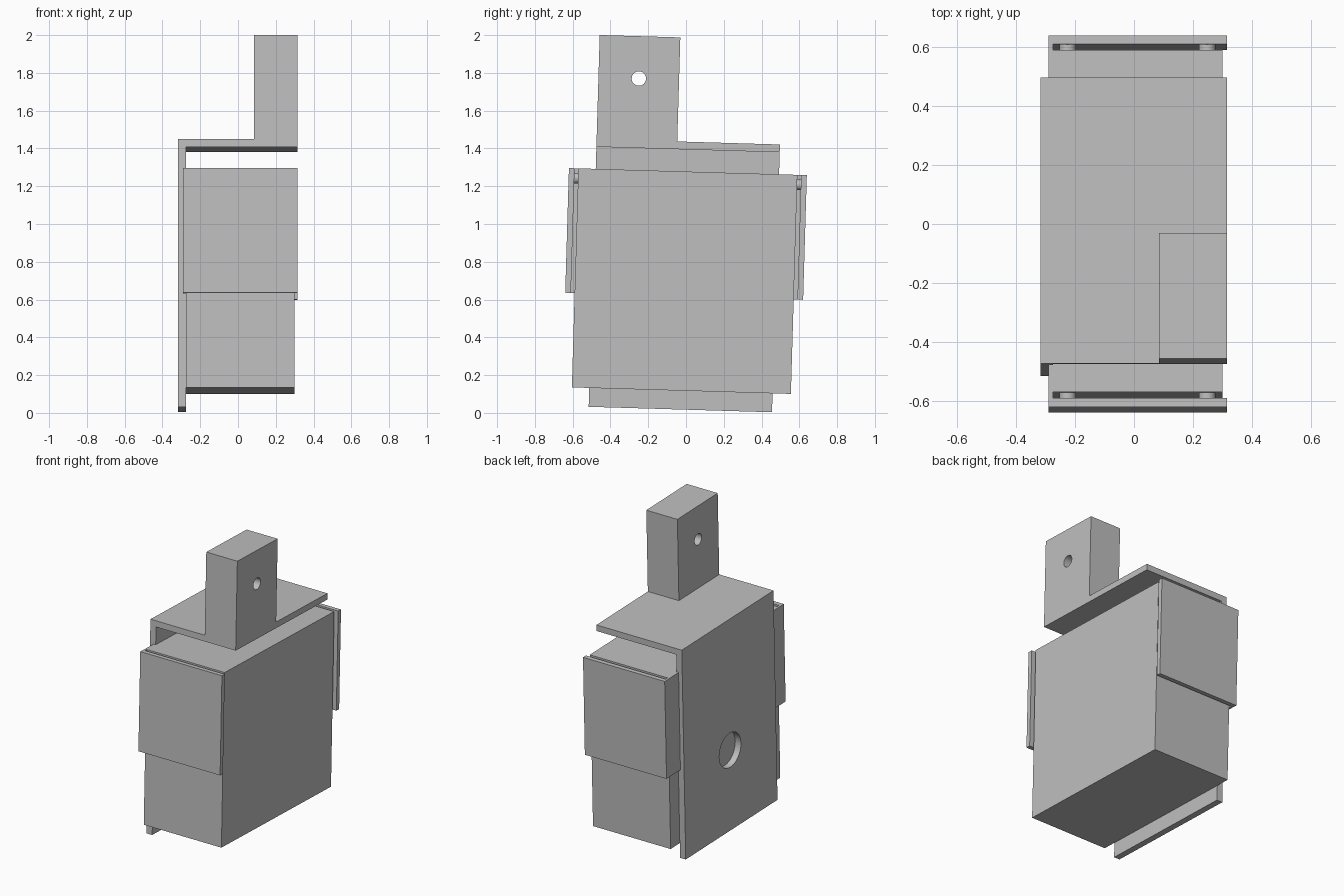
import bpy, bmesh, math
from mathutils import Matrix, Vector

if "Cube" in bpy.data.objects:
    bpy.data.objects.remove(bpy.data.objects["Cube"], do_unlink=True)

grey = bpy.data.materials.new("plain grey")
GREY = (0.52, 0.52, 0.52, 1)
grey.use_nodes = True
grey.diffuse_color = GREY
grey.node_tree.nodes["Principled BSDF"].inputs["Base Color"].default_value = GREY

# The whole assembly leans back slightly
LEAN = Matrix.Rotation(math.radians(-1.7), 4, 'X')


def finish(name, bm):
    bmesh.ops.recalc_face_normals(bm, faces=bm.faces)
    mesh = bpy.data.meshes.new(name)
    bm.to_mesh(mesh)
    bm.free()
    mesh.materials.append(grey)
    ob = bpy.data.objects.new(name, mesh)
    bpy.context.collection.objects.link(ob)
    ob.matrix_world = LEAN
    return ob


def box(name, x, y, z):
    bm = bmesh.new()
    bmesh.ops.create_cube(bm, size=1)
    for v in bm.verts:
        v.co = Vector([(r[0] + r[1]) / 2 + c * (r[1] - r[0])
                       for r, c in zip((x, y, z), v.co)])
    return finish(name, bm)


def prism(name, points, axis, start, end):
    """Extrude a closed outline along the x or z axis."""
    bm = bmesh.new()
    place = (lambda a, b: (start, a, b)) if axis == 'X' else (lambda a, b: (a, b, start))
    face = bm.faces.new([bm.verts.new(place(a, b)) for a, b in points])
    moved = bmesh.ops.extrude_face_region(bm, geom=[face])["geom"]
    step = Vector((end - start, 0, 0)) if axis == 'X' else Vector((0, 0, end - start))
    bmesh.ops.translate(bm, vec=step, verts=[g for g in moved if isinstance(g, bmesh.types.BMVert)])
    return finish(name, bm)


def cylinder(name, axis, radius, length, centre):
    bm = bmesh.new()
    bmesh.ops.create_cone(bm, cap_ends=True, segments=32, radius1=radius,
                          radius2=radius, depth=length)
    turn = Matrix.Rotation(math.pi / 2, 4, 'Y' if axis == 'X' else 'X')
    bmesh.ops.transform(bm, matrix=Matrix.Translation(centre) @ turn, verts=bm.verts)
    for f in bm.faces:
        f.smooth = len(f.verts) == 4
    for e in bm.edges:
        e.smooth = all(f.smooth for f in e.link_faces)
    return finish(name, bm)


def drill(ob, cutter):
    cutter.hide_render = True
    cutter.hide_viewport = True
    mod = ob.modifiers.new("hole", 'BOOLEAN')
    mod.operation = 'DIFFERENCE'
    mod.solver = 'EXACT'
    mod.object = cutter


# Main body
BOX_FRONT, BOX_BACK, BOX_TOP = -0.608, 0.552, 1.277
box("main_box", (-0.275, 0.30), (BOX_FRONT, BOX_BACK), (0.117, BOX_TOP))

# Bracket: side wall, top shelf and hanging arm
WALL_FRONT, WALL_BACK, SHELF_Z = -0.516, 0.455, 1.394
wall = box("bracket_wall", (-0.317, -0.275), (WALL_FRONT, WALL_BACK), (0.017, SHELF_Z))
drill(wall, cylinder("wall_hole_cutter", 'X', 0.115, 0.08, (-0.30, -0.03, 0.556)))
box("bracket_shelf", (-0.317, 0.315), (WALL_FRONT, WALL_BACK), (SHELF_Z, 1.435))
arm = box("hanging_arm", (0.085, 0.315), (WALL_FRONT, -0.089), (1.435, 1.986))
drill(arm, cylinder("arm_hole_cutter", 'X', 0.038, 0.4, (0.2, -0.302, 1.762)))

# Angled cover plates at both ends, held off the body by two pins each
for label, face, side, wall_edge in (("front", BOX_FRONT, -1, WALL_FRONT),
                                     ("back", BOX_BACK, 1, WALL_BACK)):
    outer, inner = face + side * 0.05, face + side * 0.02
    outline = [(-0.29, outer), (0.315, outer), (0.315, inner), (-0.275, inner),
               (-0.275, wall_edge), (-0.29, wall_edge)]
    prism(label + "_cover", outline, 'Z', 0.617, BOX_TOP)
    for pin_side, x in (("right", -0.225), ("left", 0.248)):
        cylinder(f"{label}_pin_{pin_side}", 'Y', 0.028, 0.024,
                 (x, face + side * 0.01, 1.225))
